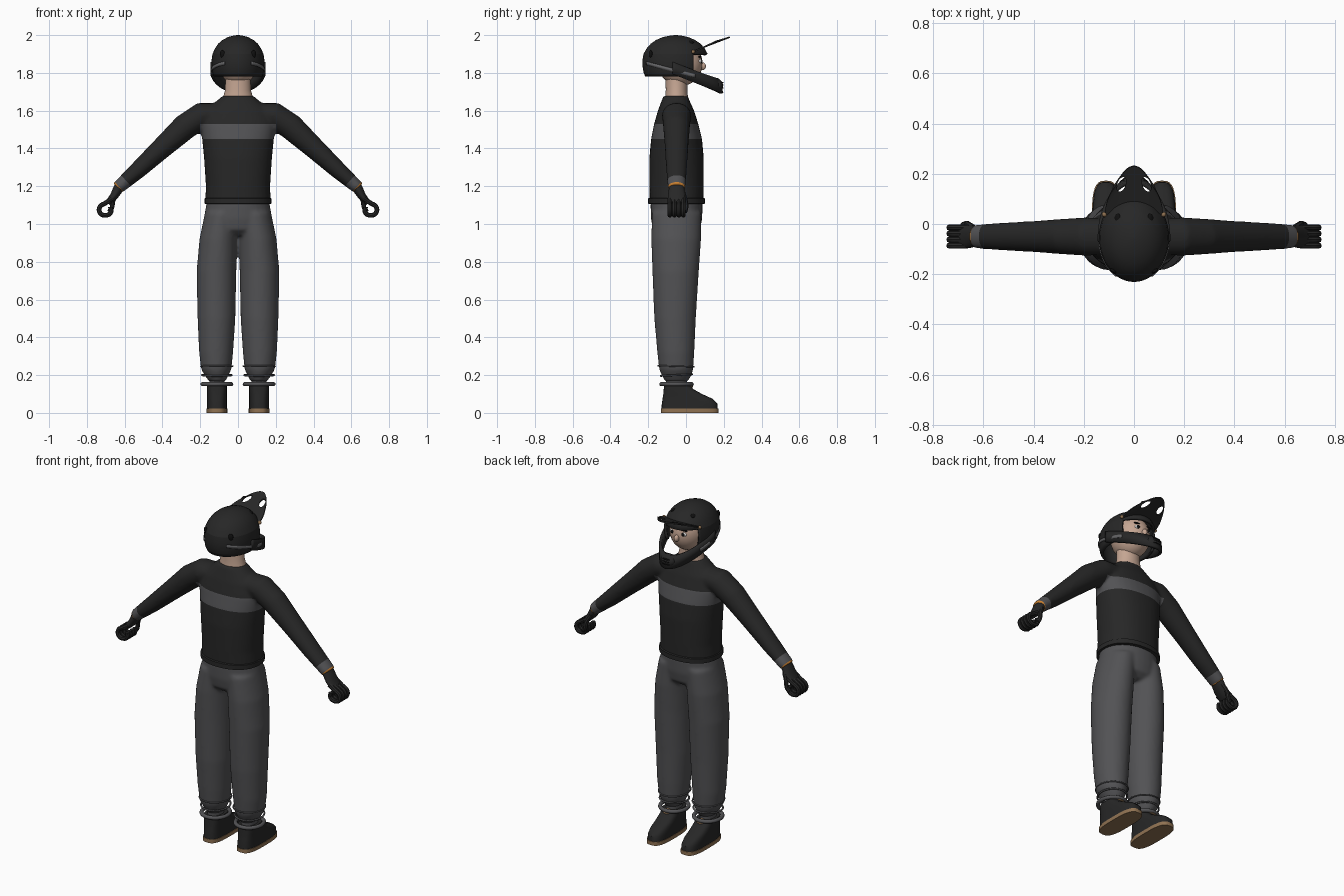
import bpy, bmesh, math
from mathutils import Vector

if "Cube" in bpy.data.objects:
    bpy.data.objects.remove(bpy.data.objects["Cube"])


def material(name, r, g, b):
    m = bpy.data.materials.new(name)
    m.use_nodes = True
    m.diffuse_color = (r, g, b, 1)
    bsdf = m.node_tree.nodes["Principled BSDF"]
    bsdf.inputs["Base Color"].default_value = (r, g, b, 1)
    bsdf.inputs["Roughness"].default_value = 0.8
    return m


BLACK = material("black", .02, .02, .02)
GREY = material("charcoal grey", .085, .085, .09)
TRIM = material("trim grey", .13, .13, .135)
ORANGE = material("orange", .6, .22, .03)
SKIN = material("skin", .56, .38, .29)
TAN = material("sole tan", .28, .17, .085)
DARK = material("vent black", .005, .005, .005)
WHITE = material("eye white", .75, .75, .75)


def finish(ob, angle=40):
    bpy.ops.object.select_all(action='DESELECT')
    ob.select_set(True)
    bpy.context.view_layer.objects.active = ob
    bpy.ops.object.shade_smooth_by_angle(angle=math.radians(angle))
    return ob


def apply_modifiers(ob):
    bpy.context.view_layer.objects.active = ob
    for mod in list(ob.modifiers):
        bpy.ops.object.modifier_apply(modifier=mod.name)


def from_bmesh(name, bm, mat):
    bmesh.ops.recalc_face_normals(bm, faces=bm.faces)
    mesh = bpy.data.meshes.new(name)
    bm.to_mesh(mesh)
    bm.free()
    mesh.materials.append(mat)
    ob = bpy.data.objects.new(name, mesh)
    bpy.context.collection.objects.link(ob)
    return finish(ob)


def skin_rings(bm, rings, closed=True, caps=True):
    rows = [[bm.verts.new(p) for p in ring] for ring in rings]
    n = len(rows[0])
    for a, b in zip(rows, rows[1:]):
        for i in range(n if closed else n - 1):
            j = (i + 1) % n
            bm.faces.new((a[i], a[j], b[j], b[i]))
    if caps:
        bm.faces.new(rows[0])
        bm.faces.new(rows[-1])


def loft(name, rings, mat, closed=True, caps=True):
    bm = bmesh.new()
    skin_rings(bm, rings, closed, caps)
    return from_bmesh(name, bm, mat)


def power(v, p):
    return math.copysign(abs(v) ** p, v)


def oval(cx, cy, z, rx, ry, p=1.0, n=32):
    angles = [math.tau * i / n for i in range(n)]
    return [Vector((cx + rx * power(math.cos(a), p), cy + ry * power(math.sin(a), p), z)) for a in angles]


def ball(name, loc, scale, mat, rot=(0, 0, 0)):
    bpy.ops.mesh.primitive_uv_sphere_add(segments=24, ring_count=14, location=loc, rotation=rot)
    ob = bpy.context.object
    ob.name, ob.scale = name, scale
    ob.data.materials.append(mat)
    return finish(ob)


def torus(name, loc, rx, ry, tube, mat, tilt=0):
    bpy.ops.mesh.primitive_torus_add(location=loc, rotation=(tilt, 0, 0), major_radius=1, minor_radius=tube / rx,
                                     major_segments=40, minor_segments=10)
    ob = bpy.context.object
    ob.name, ob.scale = name, (rx, ry, rx)
    ob.data.materials.append(mat)
    return finish(ob)


def tube(name, points, radius, mat):
    cu = bpy.data.curves.new(name, 'CURVE')
    cu.dimensions, cu.bevel_depth, cu.bevel_resolution = '3D', radius, 2
    cu.resolution_u, cu.use_fill_caps = 4, True
    sp = cu.splines.new('BEZIER')
    sp.bezier_points.add(len(points) - 1)
    for bp, p in zip(sp.bezier_points, points):
        bp.co = p
        bp.handle_left_type = bp.handle_right_type = 'AUTO'
    ob = bpy.data.objects.new(name, cu)
    bpy.context.collection.objects.link(ob)
    ob.data.materials.append(mat)
    bpy.ops.object.select_all(action='DESELECT')
    ob.select_set(True)
    bpy.context.view_layer.objects.active = ob
    bpy.ops.object.convert(target='MESH')
    return finish(bpy.context.object)


def merge_cloth(name, lofts, mat):
    # Overlapping solids fused into one soft garment
    bm = bmesh.new()
    for rings in lofts:
        skin_rings(bm, rings)
    ob = from_bmesh(name, bm, mat)
    rm = ob.modifiers.new("fuse", 'REMESH')
    rm.mode, rm.voxel_size = 'VOXEL', .009
    sm = ob.modifiers.new("soften", 'SMOOTH')
    sm.factor, sm.iterations = .5, 8
    apply_modifiers(ob)
    return finish(ob, 60)


# Jersey: torso and arms
torso = [(1.105, .174, -.05, .142), (1.2, .17, -.05, .144), (1.35, .18, -.05, .144), (1.45, .19, -.05, .135),
         (1.53, .2, -.052, .117), (1.6, .175, -.053, .096), (1.65, .115, -.055, .075), (1.68, .08, -.055, .064)]
arm = [(.08, 1.59, .05, .07), (.19, 1.575, .07, .077), (.28, 1.515, .069, .071), (.4, 1.405, .057, .062),
       (.53, 1.285, .046, .055), (.638, 1.19, .034, .047)]


def arm_rings(side, path):
    rings = []
    for i, (x, z, r, ry) in enumerate(path):
        a, b = path[max(i - 1, 0)], path[min(i + 1, len(path) - 1)]
        t = Vector((b[0] - a[0], 0, b[1] - a[1])).normalized()
        rings.append([Vector((side * (x + q.x * -t.z), q.y - .05, z + q.x * t.x)) for q in oval(0, 0, 0, r, ry, 1, 24)])
    return rings


jersey = merge_cloth("jersey", [[oval(0, cy, z, rx, ry, .9) for z, rx, cy, ry in torso],
                                arm_rings(1, arm), arm_rings(-1, arm)], BLACK)
jersey.data.materials.append(GREY)
jersey.data.materials.append(ORANGE)
bm = bmesh.new()
bm.from_mesh(jersey.data)
cuts = [((0, 0, z), (0, 0, 1)) for z in (1.45, 1.53)] + [((x, 0, 0), (1, 0, 0)) for x in (-.2, .2)]
for s in (1, -1):
    for d in (-.385, -.336):
        n = Vector((s * .74, 0, -.67))
        cuts.append((n * d / n.length_squared, n))
for co, no in cuts:
    bmesh.ops.bisect_plane(bm, geom=bm.verts[:] + bm.edges[:] + bm.faces[:], plane_co=co, plane_no=no)
for f in bm.faces:
    c = f.calc_center_median()
    along = abs(c.x) * .74 - c.z * .67
    if 1.45 < c.z < 1.53 and abs(c.x) < .2:
        f.material_index = 1
    elif c.z < 1.35 and abs(c.x) > .4 and along > -.385:
        f.material_index = 2 if along > -.336 else 1
bm.to_mesh(jersey.data)
bm.free()
finish(jersey, 60)
loft("jersey_hem", [oval(0, -.05, z, .164 + o, .137 + o, .9) for z, o in
                    ((1.105, 0), (1.108, .014), (1.135, .014), (1.14, 0))], BLACK)

# Trousers
leg = [(.165, .11, .042, .06, -.05), (.2, .113, .064, .079, -.05), (.23, .115, .08, .09, -.052),
       (.32, .116, .09, .098, -.054), (.5, .114, .1, .11, -.058), (.75, .114, .105, .123, -.055),
       (.92, .104, .1, .132, -.052), (1.06, .085, .09, .13, -.05)]
pelvis = [(.94, .13, .09), (.97, .175, .125), (1.03, .181, .136), (1.12, .165, .138)]
merge_cloth("trousers", [[oval(s * cx, cy, z, rx, ry) for z, cx, rx, ry, cy in leg] for s in (1, -1)]
            + [[oval(0, -.05, z, rx, ry, .95) for z, rx, ry in pelvis]], GREY)

# Boots, ankle rings, gloves
boot = [(.02, -.13, .168), (.05, -.128, .166), (.075, -.124, .14), (.1, -.12, .085), (.125, -.118, .04), (.15, -.115, .018)]
finger = [(.665, 1.135), (.70, 1.112), (.732, 1.09), (.73, 1.058), (.7, 1.046), (.673, 1.062), (.675, 1.09)]
thumb = [(.64, -.015, 1.165), (.662, -.002, 1.12), (.668, .0, 1.085), (.682, -.005, 1.065)]
glove = [(.618, 1.212, .028, .043), (.635, 1.185, .027, .041), (.655, 1.15, .022, .046), (.69, 1.11, .014, .046)]
for s, label in ((1, "left"), (-1, "right")):
    x = s * .112
    loft(label + "_boot", [oval(x, (a + b) / 2, z, .053, (b - a) / 2, .65) for z, a, b in boot], BLACK)
    loft(label + "_sole", [oval(x, .02, z, .056, .153, .65) for z in (0, .022)], TAN)
    ball(label + "_boot_tongue", (x, .02, .145), (.025, .02, .008), TAN, (-.5, 0, 0))
    loft(label + "_ankle", [oval(x, -.05, z, .04, .055) for z in (.13, .2)], GREY)
    torus(label + "_lower_ankle_ring", (x, -.05, .152), .076, .08, .011, GREY)
    torus(label + "_upper_ankle_ring", (x, -.05, .2), .079, .083, .005, GREY, .05)
    torus(label + "_trouser_crease", (x, -.053, .247), .084, .094, .004, GREY, -.03)
    loft(label + "_glove", arm_rings(s, glove), BLACK)
    for i in range(4):
        tube(label + "_finger", [(s * px, -.086 + .024 * i, pz) for px, pz in finger], .0125, BLACK)
    tube(label + "_thumb", [(s * px, py, pz) for px, py, pz in thumb], .0125, BLACK)

# Neck, head and face
loft("neck", [oval(0, -.05, z, rx, ry) for z, rx, ry in
              ((1.62, .085, .065), (1.675, .078, .06), (1.71, .068, .057), (1.82, .066, .06))], SKIN)
ball("head", (0, -.03, 1.85), (.102, .118, .12), SKIN)
ball("nose", (0, .088, 1.835), (.014, .018, .02), SKIN)
for s, label in ((1, "left"), (-1, "right")):
    ball(label + "_eye", (s * .036, .073, 1.862), (.018, .01, .012), WHITE)
    ball(label + "_pupil", (s * .036, .08, 1.862), (.01, .006, .01), DARK)
    ball(label + "_eyebrow", (s * .037, .072, 1.885), (.022, .009, .005), DARK)

# Helmet shell with the eye port cut out
shell = [(1.78, .91), (1.8, .96), (1.83, .99), (1.865, 1), (1.9, .965), (1.93, .87), (1.955, .745), (1.975, .58),
         (1.99, .37), (1.998, .15), (2.0, .02)]
bm = bmesh.new()
skin_rings(bm, [oval(0, -.055, z, .14 * s, .176 * s, 1, 48) for z, s in shell], True, False)
for co, no in (((0, .04, 0), (0, 1, 0)), ((0, 0, 1.9), (0, 0, 1))):
    bmesh.ops.bisect_plane(bm, geom=bm.verts[:] + bm.edges[:] + bm.faces[:], plane_co=co, plane_no=no)
port = [f for f in bm.faces if f.calc_center_median().y > .04 and f.calc_center_median().z < 1.9]
bmesh.ops.delete(bm, geom=port, context='FACES')
bm.faces.new([v for v in sorted(bm.verts, key=lambda v: math.atan2(v.co.y + .055, v.co.x)) if v.co.z > 1.9999])
helmet = from_bmesh("helmet_shell", bm, BLACK)
helmet.modifiers.new("thickness", 'SOLIDIFY').thickness = .014
apply_modifiers(helmet)


def wrap(a, off=0.0, squeeze=1.0, reach=.25):
    sn = math.sin(a)
    return (.137 * squeeze + off) * math.cos(a), -.055 + ((reach if sn > 0 else .174) + off) * sn


def chin_row(top):
    row = []
    for i in range(33):
        a = -.1 + (math.pi + .2) * i / 32
        x, y = wrap(a, 0, 1 if top else 1 - .2 * max(math.sin(a), 0), .222 if top else .245)
        row.append(Vector((x, y, (1.852 if top else 1.787) - (.38 if top else .39) * (y + .055))))
    return row


chin = loft("chin_bar", [chin_row(False), chin_row(True)], BLACK, False, False)
sol = chin.modifiers.new("thickness", 'SOLIDIFY')
sol.thickness, sol.offset = .016, 0
apply_modifiers(chin)
ball("mouth_guard", (0, .168, 1.735), (.045, .028, .036), BLACK, (.35, 0, 0))
for k in (-1, 0, 1):
    ball("mouth_vent", (0, .191, 1.735 + .014 * k), (.024, .008, .004), DARK)

# Side stripes, vents and screws
for s, label in ((1, "left"), (-1, "right")):
    rows = []
    for h in (-.009, .009):
        row = []
        for i in range(25):
            px, py = wrap(-1.05 + 1.5 * i / 24, .006, 1, .235)
            row.append(Vector((s * px, py, 1.846 - .26 * (py + .19) + h)))
        rows.append(row)
    stripe = loft(label + "_helmet_stripe", rows, TRIM, False, False)
    stripe.modifiers.new("thickness", 'SOLIDIFY').thickness = .004
    ball(label + "_rear_vent", (s * .083, -.187, 1.9), (.014, .008, .02), DARK, (0, 0, s * .5))
    ball(label + "_top_vent", (s * .065, .02, 1.962), (.014, .022, .008), DARK, (0, s * .5, 0))
    ball(label + "_visor_screw", (s * .118, .038, 1.912), (.01, .01, .01), TAN)

# Visor with two openings
rows = []
for j in range(9):
    v = j / 8
    w = .116 - .045 * v ** 2
    rows.append([Vector((u * w, .035 + .195 * v - .075 * v * u * u, 1.918 + .075 * v - .02 * v * u * u - .004 * u * u))
                 for u in [k / 8 - 1 for k in range(17)]])
visor = loft("visor", rows, BLACK, False, False)
visor.modifiers.new("thickness", 'SOLIDIFY').thickness = .008
apply_modifiers(visor)
for s in (1, -1):
    cutter = ball("visor_cutter", (s * .05, .158, 1.96), (.017, .031, .08), DARK, (0, 0, s * .35))
    cutter.hide_render = True
    cut = visor.modifiers.new("opening", 'BOOLEAN')
    cut.operation, cut.object, cut.solver = 'DIFFERENCE', cutter, 'EXACT'
    apply_modifiers(visor)
    bpy.data.objects.remove(cutter)
finish(visor)
